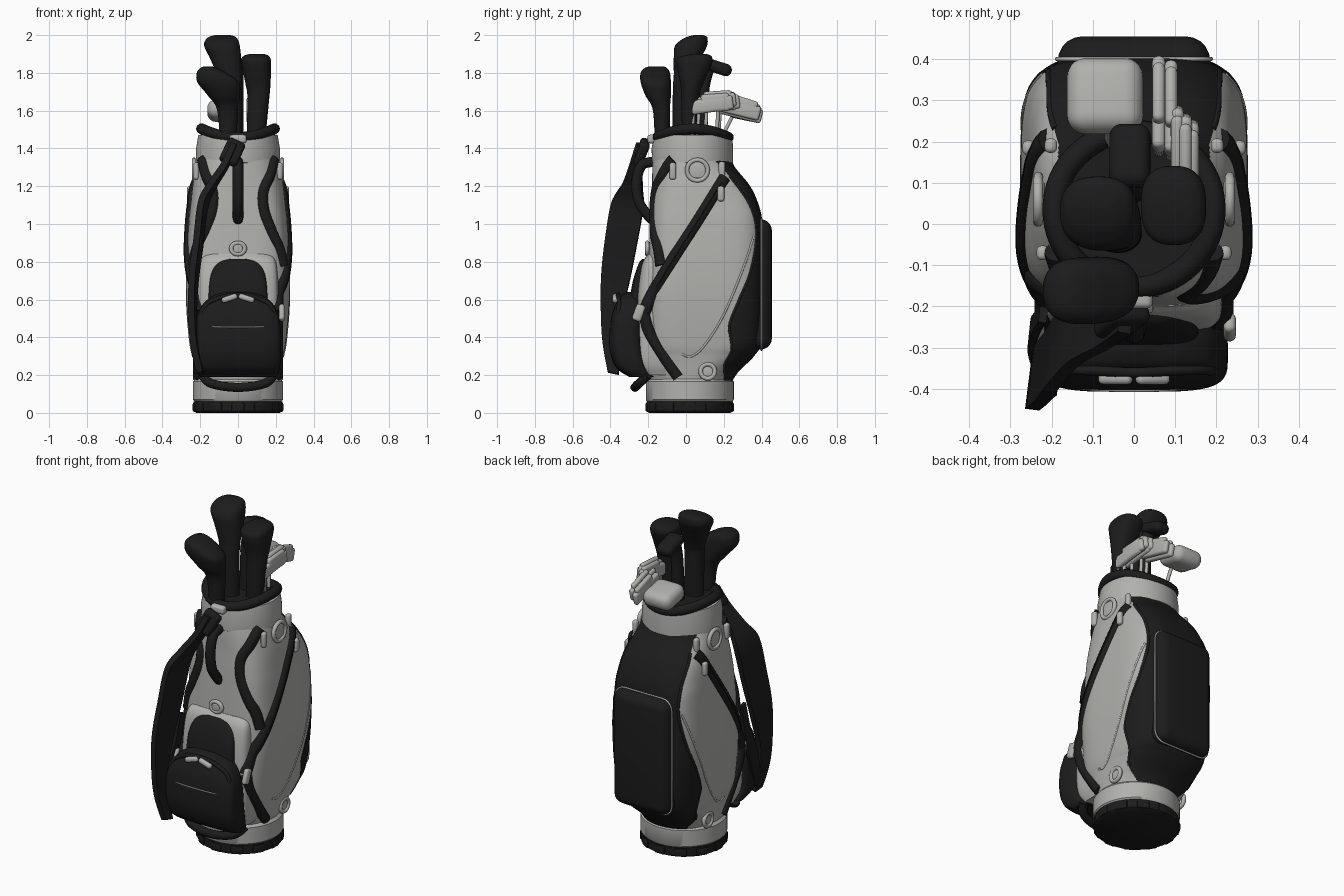
import bpy, bmesh, math
from mathutils import Vector

if "Cube" in bpy.data.objects:
    bpy.data.objects.remove(bpy.data.objects["Cube"])

def material(name, c):
    m = bpy.data.materials.new(name)
    m.diffuse_color = (*c, 1)
    m.use_nodes = True
    m.node_tree.nodes["Principled BSDF"].inputs["Base Color"].default_value = m.diffuse_color
    return m

GREY = material("light grey leather", (0.44, 0.44, 0.42))
BLACK = material("black fabric", (0.0115, 0.0115, 0.0115))

def finish(ob, angle=40):
    bpy.ops.object.select_all(action='DESELECT')
    ob.select_set(True)
    bpy.context.view_layer.objects.active = ob
    bpy.ops.object.convert(target='MESH')
    bpy.ops.object.shade_smooth_by_angle(angle=math.radians(angle))
    return ob

def from_bmesh(name, bm, mats):
    bmesh.ops.recalc_face_normals(bm, faces=bm.faces)
    me = bpy.data.meshes.new(name)
    bm.to_mesh(me)
    bm.free()
    for m in mats:
        me.materials.append(m)
    ob = bpy.data.objects.new(name, me)
    bpy.context.collection.objects.link(ob)
    return ob

def smooth(p, k=8):
    """Catmull-Rom resampling of tuples of any length."""
    out = []
    for i in range(len(p) - 1):
        a, b, c, d = p[max(i - 1, 0)], p[i], p[i + 1], p[min(i + 2, len(p) - 1)]
        for j in range(k):
            t = j / k
            out.append(tuple(0.5 * (2*q + (r - o)*t + (2*o - 5*q + 4*r - s)*t*t + (3*q - o - 3*r + s)*t**3)
                             for o, q, r, s in zip(a, b, c, d)))
    return out + [tuple(p[-1])]

def spow(v, e):
    return math.copysign(abs(v) ** e, v)

def loft(name, secs, mats, n=48, k=8, rule=None):
    """Stack of superellipse sections (z, x0, x1, y0, y1, exponent)."""
    bm = bmesh.new()
    rings = []
    for z, x0, x1, y0, y1, e in (smooth(secs, k) if k else secs):
        ring = []
        for i in range(n):
            a = 2 * math.pi * i / n
            ring.append(bm.verts.new(((x0 + x1)/2 + (x1 - x0)/2 * spow(math.cos(a), 2/e),
                                      (y0 + y1)/2 + (y1 - y0)/2 * spow(math.sin(a), 2/e), z)))
        rings.append(ring)
    for r, s in zip(rings, rings[1:]):
        for i in range(n):
            f = bm.faces.new((r[i], r[(i + 1) % n], s[(i + 1) % n], s[i]))
            if rule:
                f.material_index = rule(f.calc_center_median())
    bm.faces.new(rings[0])
    bm.faces.new(rings[-1])
    return finish(from_bmesh(name, bm, mats))

def rbox(name, c, size, bevel, mat, rot=(0, 0, 0), seg=5):
    bm = bmesh.new()
    bmesh.ops.create_cube(bm, size=1)
    bmesh.ops.scale(bm, vec=size, verts=bm.verts)
    ob = from_bmesh(name, bm, [mat])
    ob.location, ob.rotation_euler = c, [math.radians(r) for r in rot]
    m = ob.modifiers.new("bevel", 'BEVEL')
    m.width, m.segments, m.limit_method = bevel, seg, 'NONE'
    return finish(ob)

def tube(name, pts, r, mat, k=6, cyclic=False):
    cu = bpy.data.curves.new(name, 'CURVE')
    cu.dimensions, cu.bevel_depth, cu.bevel_resolution, cu.use_fill_caps = '3D', r, 3, True
    pts = smooth(pts, k) if k else pts
    sp = cu.splines.new('POLY')
    sp.points.add(len(pts) - 1)
    for q, p in zip(sp.points, pts):
        q.co = (*p, 1)
    sp.use_cyclic_u = cyclic
    cu.materials.append(mat)
    ob = bpy.data.objects.new(name, cu)
    bpy.context.collection.objects.link(ob)
    return finish(ob)

def ribbon(name, pts, across, thick, mat):
    """Flat strap through (x, y, z, width)."""
    bm = bmesh.new()
    d = Vector(across).normalized()
    rows = []
    for x, y, z, w in smooth(pts, 6):
        rows.append([bm.verts.new(Vector((x, y, z)) + d * w * s) for s in (-.5, 0, .5)])
    for a, b in zip(rows, rows[1:]):
        for i in (0, 1):
            bm.faces.new((a[i], a[i + 1], b[i + 1], b[i]))
    ob = from_bmesh(name, bm, [mat])
    m = ob.modifiers.new("thickness", 'SOLIDIFY')
    m.thickness, m.offset = thick, 0
    return finish(ob)

def lerp(table, z):
    for a, b in zip(table, table[1:]):
        if a[0] <= z <= b[0]:
            t = (z - a[0]) / (b[0] - a[0])
            return [p + (q - p) * t for p, q in zip(a, b)]
    return table[0] if z < table[0][0] else table[-1]

# Base and foot ring
loft("base_foot", [(0, -.22, .22, -.195, .235, 2), (.01, -.235, .235, -.21, .25, 2),
                   (.06, -.235, .235, -.21, .25, 2)], [BLACK], 40, 0)
for i in range(12):
    a = math.tau * i / 12
    rbox("foot_pad", (.205*math.cos(a), .02 + .2*math.sin(a), .03), (.07, .07, .05), .01, BLACK,
         (0, 0, math.degrees(a)), 2)
loft("base_ring", [(.06, -.228, .228, -.205, .245, 2), (.07, -.238, .238, -.213, .253, 2),
                   (.165, -.238, .238, -.213, .253, 2), (.18, -.225, .225, -.2, .24, 2)], [GREY], 64, 0)

# Main body: the back is black behind a curved boundary
BODY = [(z, -h, h, f, b, e) for z, h, f, b, e in (
    (.16, .22, -.20, .24, 2), (.22, .228, -.21, .28, 2.3), (.30, .24, -.22, .36, 3), (.38, .255, -.22, .40, 3.6),
    (.6, .274, -.215, .41, 4), (.8, .274, -.20, .41, 4), (1.0, .262, -.19, .405, 4), (1.1, .252, -.185, .385, 3.7),
    (1.2, .241, -.18, .34, 3.1), (1.3, .224, -.178, .26, 2.4), (1.36, .213, -.175, .235, 2))]
EDGE = [(.16, .2), (.25, .2), (.33, .24), (.4, .235), (.47, .23), (.6, .28), (.75, .34), (.95, .37),
        (1.1, .335), (1.25, .23), (1.34, .15)]
EDGE_FINE = smooth(EDGE, 6)
loft("bag_body", BODY, [GREY, BLACK], 240, 14, lambda c: int(c.y > lerp(EDGE_FINE, c.z)[1]))
FINE = smooth(BODY, 10)

def side(y, z, s, out=0, least=0):
    _, _, h, y0, y1, e = lerp(FINE, z)
    v = max(-.985, min(.985, (2*y - y0 - y1) / (y1 - y0)))
    return (s * max(least, h * (1 - abs(v)**e)**(1/e) + out), y, z)

def front(x, z, out=0):
    _, _, h, y0, y1, e = lerp(FINE, z)
    u = min(.985, abs(x) / h)
    return (x, (y0 + y1)/2 - (y1 - y0)/2 * (1 - u**e)**(1/e) - out, z)

# Side trim, mirrored
for s in (-1, 1):
    diag = smooth([(.20, 1.24), (.09, 1.06), (-.05, .84), (-.17, .64), (-.225, .53)], 6)
    tube("side_zip_band", [side(y, z, s, -.018, .205 if z < .7 else 0) for y, z in diag], .036, BLACK, 0)
    tube("side_zip_line", [side(y, z, s, .017) for y, z in diag[:-6]], .003, BLACK, 0)
    low = smooth([(-.225, .53), (-.19, .42), (-.11, .29), (-.04, .19)], 6)
    tube("lower_side_band", [side(y, z, s, -.014, .205) for y, z in low], .032, BLACK, 0)
    seam = smooth([(.36, .94), (.3, .76), (.2, .52), (.1, .36), (.03, .30), (-.02, .31)], 6)
    tube("side_seam", [side(y, z, s, -.002) for y, z in seam], .006, GREY, 0)
    tube("back_edge_piping", [side(y, z, s, -.006) for z, y in EDGE_FINE[6:-6]], .009, BLACK, 0)
    wave = smooth([(.185, 1.34), (.165, 1.26), (.13, 1.17), (.135, 1.07), (.175, .96), (.215, .87), (.235, .78)], 6)
    tube("front_wave_band", [front(s*x, z, -.018) for x, z in wave], .033, BLACK, 0)
    # round badges, pull tabs and buckles
    for y, z, r in ((.06, 1.285, .055), (.115, .22, .038)):
        x = abs(side(y, z, 1)[0])
        tube("badge_ring", [(s*(x + .006), y + r*math.cos(t*.2618), z + r*math.sin(t*.2618)) for t in range(24)],
             .012, GREY, 0, True)
        rbox("badge_plate", (s*x, y, z), (.02, r*1.6, r*1.6), .009, GREY, (0, 0, 0), 3)
    for y, z, h in ((-.07, 1.28, .09), (.19, 1.29, .08), (.185, 1.16, .08)):
        rbox("pull_tab", side(y, z, s, .012), (.03, .035, h), .012, GREY, (0, 0, 0), 3)
    rbox("side_buckle", (s*.232, -.25, .53), (.03, .05, .09), .014, GREY, (-20, 0, 0), 3)

# Collar, opening and rim
loft("collar", [(1.31, -.205, .205, -.165, .235, 2), (1.325, -.222, .222, -.18, .25, 2),
                (1.40, -.222, .222, -.182, .25, 2), (1.47, -.21, .21, -.17, .243, 2)], [GREY], 64, 0)
loft("opening_liner", [(1.43, -.19, .19, -.15, .22, 2), (1.474, -.195, .195, -.155, .225, 2)], [BLACK], 48, 0)
tube("top_rim", [(.193*math.cos(t*math.tau/64), .036 + .188*math.sin(t*math.tau/64),
                  1.458 + .046*math.cos(t*math.tau/64)**2) for t in range(64)], .029, BLACK, 0, True)

# Back pocket with piping
rbox("back_pocket", (0, .34, .68), (.37, .23, .69), .06, BLACK)
ring = []
for cx, cz, a0 in ((.125, .965, 0), (-.125, .965, 90), (-.125, .395, 180), (.125, .395, 270)):
    ring += [(cx + .062*math.cos(math.radians(a0 + 18*j)), .40, cz + .062*math.sin(math.radians(a0 + 18*j)))
             for j in range(6)]
tube("back_pocket_piping", ring, .005, GREY, 0, True)

# Front pockets
loft("front_pocket_housing", [(.2, -.19, .19, -.23, -.05, 4), (.3, -.215, .215, -.265, -.05, 5),
     (.6, -.215, .215, -.26, -.05, 5), (.78, -.205, .205, -.235, -.05, 5), (.84, -.18, .18, -.2, -.05, 4)], [GREY])
loft("upper_front_pocket", [(.52, -.16, .16, -.31, -.2, 3), (.68, -.152, .152, -.285, -.2, 3.5),
     (.76, -.135, .135, -.262, -.18, 3), (.80, -.10, .10, -.245, -.18, 2.5), (.815, -.05, .05, -.23, -.18, 2)], [BLACK])
loft("lower_front_pocket", [(.19, -.2, .2, -.30, -.17, 4), (.24, -.222, .222, -.37, -.2, 4),
     (.34, -.228, .228, -.405, -.22, 4), (.48, -.222, .222, -.40, -.23, 4), (.57, -.19, .19, -.375, -.23, 3.5),
     (.62, -.13, .13, -.345, -.23, 3), (.64, -.06, .06, -.31, -.24, 2)], [BLACK])
tube("pocket_zip", [(-.19, -.38, .46), (-.1, -.401, .455), (.1, -.401, .455), (.19, -.38, .46)], .004, GREY)
tube("pocket_arch_piping", [(-.2, -.36, .42), (-.185, -.355, .55), (-.11, -.355, .605), (0, -.36, .625),
     (.11, -.355, .605), (.185, -.355, .55), (.2, -.36, .42)], .012, BLACK)
for s in (-1, 1):
    rbox("pocket_zip_pull", (s*.045, -.374, .607), (.085, .03, .03), .012, GREY, (0, s*18, 0), 3)
rbox("front_badge", (0, -.2, .87), (.055, .03, .055), .013, GREY)
tube("front_badge_ring", [(.036*math.cos(t*.2618), -.205, .87 + .03*math.sin(t*.2618)) for t in range(24)],
     .012, GREY, 0, True)

# Grab handles
tube("front_handle", [(0, -.17, 1.33), (0, -.235, 1.31), (0, -.262, 1.22), (0, -.25, 1.12), (0, -.205, 1.05), (0, -.175, 1.02)],
     .028, BLACK)
tube("bottom_handle", [(-.19, -.20, .20), (-.14, -.25, .155), (0, -.27, .135), (.14, -.25, .155), (.19, -.20, .20)],
     .024, BLACK)

# Shoulder strap
ribbon("shoulder_strap", [(-.02, -.23, 1.42, .07), (-.07, -.265, 1.31, .07), (-.14, -.285, 1.2, .11), (-.185, -.31, 1.1, .17),
       (-.21, -.345, .9, .17), (-.235, -.375, .7, .15), (-.24, -.40, .5, .1), (-.23, -.40, .35, .08), (-.2, -.385, .21, .06)],
       (.12, .95, -.2), .034, BLACK)
ribbon("strap_return", [(-.205, -.385, .22, .05), (-.235, -.32, .36, .06), (-.245, -.27, .5, .07), (-.235, -.24, .62, .05),
       (-.22, -.22, .78, .04)], (.1, .95, -.3), .02, BLACK)
rbox("strap_end_pad", (-.03, -.235, 1.38), (.1, .05, .14), .02, BLACK, (-20, 25, 0))
rbox("strap_clip", (0, -.18, 1.45), (.09, .05, .045), .015, GREY)

# Covered woods
loft("driver_cover", [(1.4, -.09, .02, -.07, .02, 2), (1.7, -.1, .018, -.07, .025, 2), (1.78, -.11, .018, -.065, .035, 2),
     (1.87, -.145, .017, -.065, .075, 2.2), (1.94, -.178, .01, -.06, .11, 2.4), (1.975, -.172, 0, -.025, .115, 2.4),
     (1.992, -.15, -.015, .01, .11, 2.2), (2.0, -.12, -.04, .04, .09, 2)], [BLACK])
loft("wood_cover", [(1.4, .045, .14, -.02, .06, 2), (1.66, .05, .165, -.025, .07, 2), (1.74, .04, .172, -.03, .09, 2.2),
     (1.84, .02, .175, -.05, .135, 2.5), (1.875, .018, .172, -.045, .14, 2.5), (1.892, .035, .16, -.01, .13, 2.2),
     (1.9, .06, .14, .03, .11, 2)], [BLACK])
loft("front_wood_cover", [(1.4, -.095, -.01, -.165, -.085, 2), (1.6, -.11, 0, -.175, -.085, 2),
     (1.68, -.16, .01, -.215, -.08, 2.2), (1.75, -.215, .005, -.24, -.08, 2.5), (1.80, -.218, -.06, -.24, -.085, 2.4),
     (1.825, -.2, -.11, -.22, -.1, 2.2), (1.835, -.18, -.14, -.19, -.12, 2)], [BLACK])
tube("hybrid_neck", [(-.005, .08, 1.4), (-.005, .09, 1.7), (-.005, .12, 1.83)], .034, BLACK)
rbox("hybrid_cover", (-.01, .165, 1.83), (.1, .16, .065), .031, BLACK, (-18, 0, 0))

# Irons and mallet putter
for i, (x, y, yc, zc) in enumerate(((.06, .17, .29, 1.595), (.09, .16, .28, 1.61), (.105, .10, .17, 1.635),
                                    (.125, .06, .15, 1.645), (.142, .03, .135, 1.63))):
    tube("iron_shaft", [(x, y, 1.42), (x, y + .01, zc)], .01, GREY, 0)
    tilt = -14 if i < 2 else 8
    rbox("iron_head", (x, yc, zc), (.032, .23, .075), .014, GREY, (tilt, 0, 0), 3)
    rbox("iron_toe", (x, yc + .02, zc + .012), (.03, .15, .095), .014, GREY, (tilt - 4, 0, 0), 3)
tube("putter_shaft", [(-.06, .17, 1.42), (-.06, .25, 1.58)], .01, GREY, 0)
rbox("putter_head", (-.07, .31, 1.60), (.185, .185, .1), .045, GREY, (-12, 0, 0))
